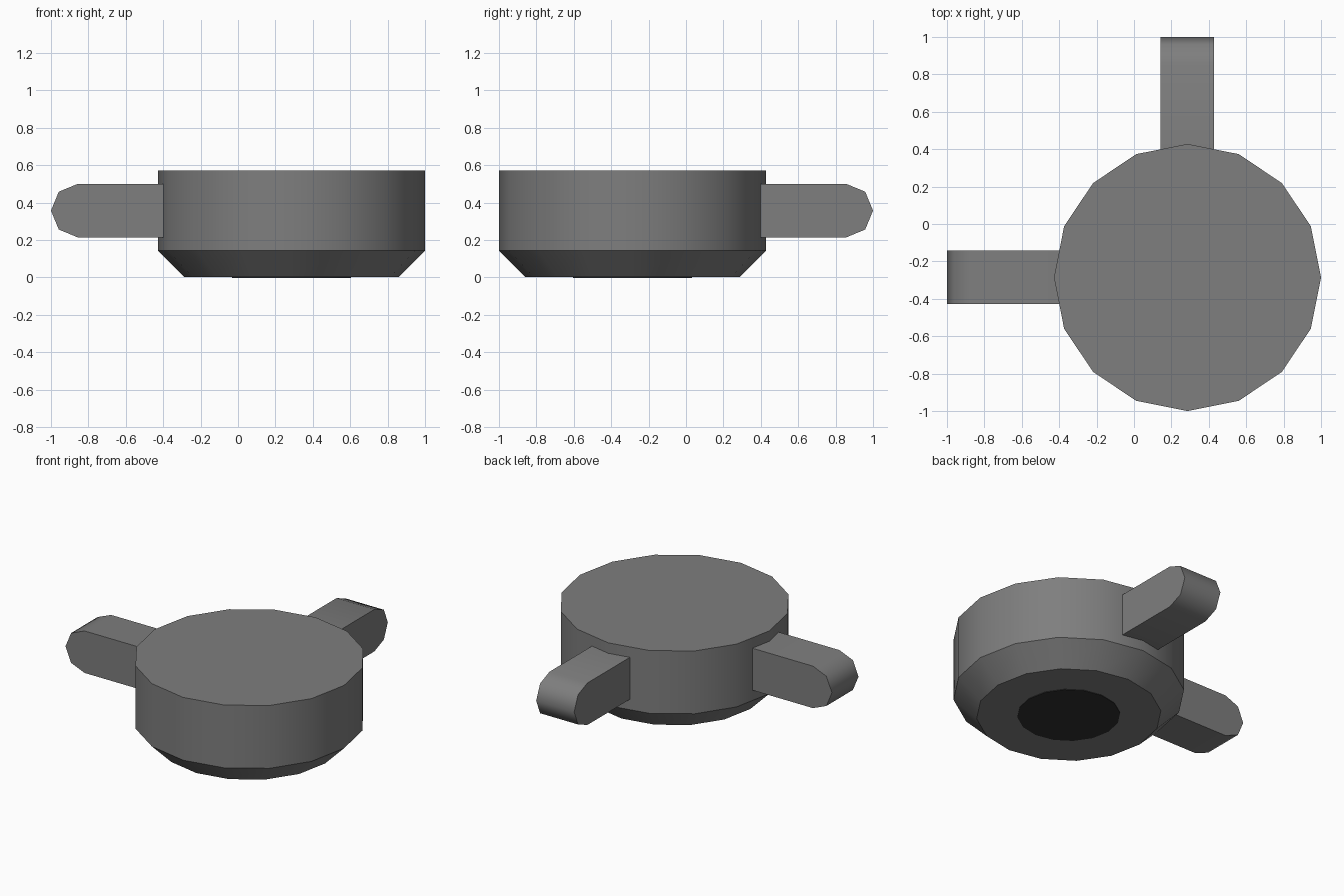
import bpy, bmesh, math

if "Cube" in bpy.data.objects:
    bpy.data.objects.remove(bpy.data.objects["Cube"])

CX, CY = 0.286, -0.286


def material(name, v):
    m = bpy.data.materials.new(name)
    m.diffuse_color = (v, v, v, 1)
    m.use_nodes = True
    m.node_tree.nodes["Principled BSDF"].inputs["Base Color"].default_value = m.diffuse_color
    return m


GREY = material("grey", 0.21)
BLACK = material("near_black", 0.03)


def finish(name, bm, mat, angle):
    bmesh.ops.recalc_face_normals(bm, faces=bm.faces)
    me = bpy.data.meshes.new(name)
    bm.to_mesh(me)
    bm.free()
    me.materials.append(mat)
    ob = bpy.data.objects.new(name, me)
    bpy.context.collection.objects.link(ob)
    bpy.ops.object.select_all(action='DESELECT')
    ob.select_set(True)
    bpy.context.view_layer.objects.active = ob
    bpy.ops.object.shade_smooth_by_angle(angle=math.radians(angle))
    return ob


def lathe(name, rings, sides, mat):
    """Closed round part from (radius, z) rings, centred on the body axis."""
    bm = bmesh.new()
    loops = []
    for r, z in rings:
        loops.append([bm.verts.new((CX + r * math.cos(2 * math.pi * i / sides),
                                    CY + r * math.sin(2 * math.pi * i / sides), z))
                      for i in range(sides)])
    for a, b in zip(loops, loops[1:]):
        for i in range(sides):
            j = (i + 1) % sides
            bm.faces.new((a[i], a[j], b[j], b[i]))
    bm.faces.new(loops[0])
    bm.faces.new(loops[-1])
    return finish(name, bm, mat, 30)


def arm(name, turn):
    """Rounded bar pointing outwards from the body, turned about its axis."""
    h, reach, z0 = 0.143, 1.143, 0.357
    prof = [(0.6, -h)]
    prof += [(reach + h * math.cos(math.radians(a)), h * math.sin(math.radians(a)))
             for a in (-90, -45, 0, 45, 90)]
    prof += [(0.6, h)]
    bm = bmesh.new()
    face = bm.faces.new([bm.verts.new((x, -h, z)) for x, z in prof])
    ext = bmesh.ops.extrude_face_region(bm, geom=[face])
    for v in ext["geom"]:
        if isinstance(v, bmesh.types.BMVert):
            v.co.y = h
    c, s = math.cos(turn), math.sin(turn)
    for v in bm.verts:
        x, y, z = v.co
        v.co = (CX + c * x - s * y, CY + s * x + c * y, z0 + z)
    return finish(name, bm, GREY, 50)


# Main body with chamfered foot
lathe("body", [(0.571, 0.001), (0.714, 0.143), (0.714, 0.571)], 16, GREY)
# Dark disc underneath
lathe("bottom_disc", [(0.318, -0.003), (0.318, 0.003)], 16, BLACK)
# Two arms at right angles
arm("left_arm", math.pi)
arm("back_arm", math.pi / 2)
